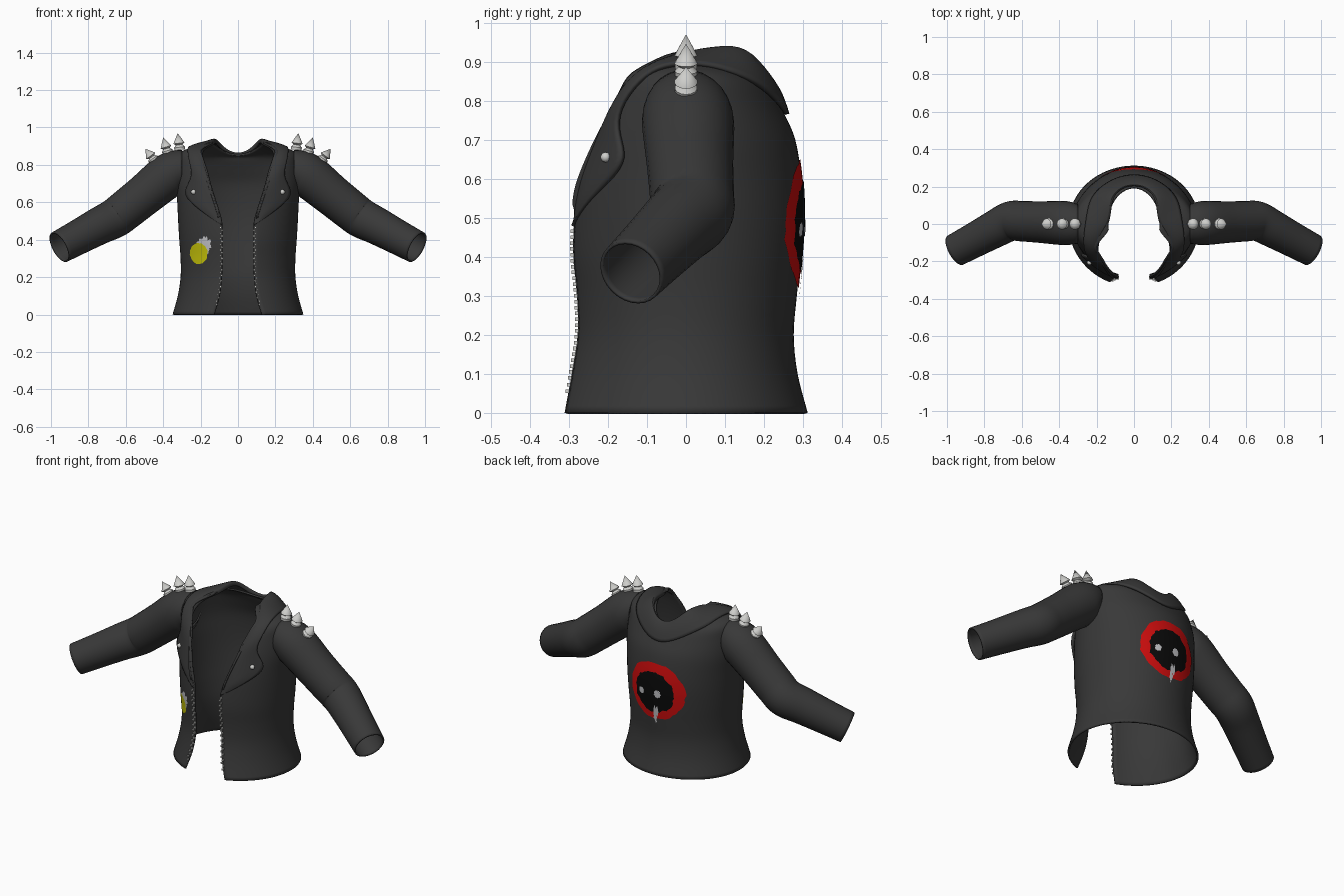
import bpy, bmesh, math, random
from mathutils import Vector, Matrix

random.seed(4)
if "Cube" in bpy.data.objects:
    bpy.data.objects.remove(bpy.data.objects["Cube"])


def material(name, r, g, b):
    m = bpy.data.materials.new(name)
    m.use_nodes = True
    m.diffuse_color = (r, g, b, 1)
    node = m.node_tree.nodes["Principled BSDF"]
    node.inputs["Base Color"].default_value = (r, g, b, 1)
    node.inputs["Roughness"].default_value = 0.7
    return m


leather = material("charcoal leather", .04, .04, .04)
metal = material("pale metal", .62, .62, .6)
red = material("print red", .62, .004, .004)
black = material("print black", .003, .003, .003)
yellow = material("print yellow", .58, .56, .003)
white = material("print white", .55, .55, .57)


def finish(name, bm, mat, mirror=True, subdivide=0, thickness=0):
    """Turn a bmesh into a smooth-shaded object with its modifiers."""
    mesh = bpy.data.meshes.new(name)
    bm.to_mesh(mesh)
    bm.free()
    mesh.materials.append(mat)
    ob = bpy.data.objects.new(name, mesh)
    bpy.context.collection.objects.link(ob)
    bpy.ops.object.select_all(action='DESELECT')
    ob.select_set(True)
    bpy.context.view_layer.objects.active = ob
    bpy.ops.object.shade_smooth_by_angle(angle=math.radians(40))
    if mirror:
        ob.modifiers.new("Mirror", 'MIRROR').use_clip = True
    if subdivide:
        sub = ob.modifiers.new("Subdivision", 'SUBSURF')
        sub.levels = sub.render_levels = subdivide
    if thickness:
        solid = ob.modifiers.new("Solidify", 'SOLIDIFY')
        solid.thickness = thickness
    return ob


def grid(rows, bm=None):
    """Skin a grid of points, welding coincident ones."""
    bm = bm or bmesh.new()
    vs = [[bm.verts.new(p) for p in row] for row in rows]
    for a, b in zip(vs, vs[1:]):
        for i in range(len(a) - 1):
            bm.faces.new((a[i], a[i + 1], b[i + 1], b[i]))
    bmesh.ops.remove_doubles(bm, verts=bm.verts, dist=1e-5)
    return bm


def spline(rows, v):
    """Smooth interpolation through rows of numbers."""
    i = min(int(v), len(rows) - 2)
    t = v - i
    p, q, r, s = (rows[max(0, min(len(rows) - 1, i + k))] for k in (-1, 0, 1, 2))
    return [b + t * ((c - a) + t * (2 * a - 5 * b + 4 * c - d
            + t * (3 * (b - c) + d - a))) / 2 for a, b, c, d in zip(p, q, r, s)]


def ring(centre, axis, radius, count):
    axis = axis.normalized()
    side = Vector((0, 1, 0))
    up = axis.cross(side).normalized() * -1
    side = axis.cross(up)
    return [centre + radius * (up * math.cos(a) + side * math.sin(a))
            for a in (math.tau * (k % count) / count for k in range(count + 1))]


# Torso rows: half width, front depth, back depth, half opening, one per tenth of height
body = [(.35, .335, .312, .13), (.322, .308, .286, .1), (.307, .29, .276, .088),
        (.307, .291, .284, .085), (.314, .3, .294, .085), (.32, .297, .3, .088),
        (.325, .286, .296, .117), (.332, .257, .28, .148)]
body = [row + (i / 10,) * 3 for i, row in enumerate(body)]
# Shoulder rows add the height at the side, front and back
body += [(.325, .232, .25, .165, .8, .76, .77), (.31, .21, .225, .185, .865, .81, .82),
         (.24, .21, .213, .198, .895, .865, .845), (.14, .15, .195, .137, .925, .9, .858)]


def torso_point(v, t):
    w, front, back, gap, side_z, front_z, back_z = spline(body, v)
    start = math.asin(min(gap / w, .98))
    a = start + (math.pi - start) * t
    c = math.cos(a)
    depth, z = (front, front_z) if c > 0 else (back, back_z)
    return Vector((w * math.sin(a) if t < 1 else 0, -c * depth, side_z + (z - side_z) * c * c))


steps = (len(body) - 1) * 4
finish("jacket_body", grid([[torso_point(i / 4, k / 40) for k in range(41)]
                            for i in range(steps + 1)]), leather, thickness=.01)

# Sleeves: centre and radius from shoulder to cuff
arm = [(.3, 0, .775, .105), (.37, .005, .745, .118), (.5, .01, .64, .111),
       (.6, .015, .56, .108), (.66, .015, .515, .106), (.74, -.025, .475, .1),
       (.85, -.084, .416, .093), (.955, -.14, .36, .088)]
rings = []
for i in range((len(arm) - 1) * 5 + 1):
    v = i / 5
    x, y, z, r = spline(arm, v)
    ahead = Vector(spline(arm, min(v + .3, len(arm) - 1))[:3])
    behind = Vector(spline(arm, max(v - .3, 0))[:3])
    axis = Vector((1, 0, 0)).lerp((ahead - behind).normalized(), min(1, v))
    rings.append(ring(Vector((x, y, z)), axis, r, 28))
finish("sleeves", grid(rings), leather, thickness=.008)

# Lapel and collar: fold line and free edge, from lapel tip to back of neck
fold = [(.085, -.288, .48), (.1, -.286, .54), (.122, -.272, .61), (.142, -.245, .68),
        (.16, -.217, .74), (.178, -.187, .8), (.195, -.145, .87), (.18, -.06, .915),
        (.13, 0, .935), (.122, .08, .953), (.11, .15, .955), (.06, .195, .895), (0, .205, .875)]
edge = [(.09, -.297, .48), (.19, -.252, .545), (.292, -.165, .63), (.28, -.165, .68),
        (.24, -.188, .745), (.264, -.158, .82), (.272, -.09, .888), (.264, -.02, .902),
        (.252, .06, .898), (.237, .135, .873), (.18, .205, .838), (.09, .255, .785), (0, .27, .758)]
rows = []
for i, (f, e) in enumerate(zip(fold, edge)):
    f, e = Vector(f), Vector(e)
    stand = f - Vector((0, 0, .05 * i / len(fold)))
    mid = (f + e) / 2
    lift = Vector((mid.x, mid.y, .15)).normalized() * .014 * min(1, i)
    rows.append([stand, f, mid + lift, e])
finish("collar_and_lapels", grid(rows), leather, subdivide=2, thickness=.012)

# Shoulder spikes: base on the seam and tip
profile = [(0, 0), (.028, 0), (.029, .16), (.018, .3), (.03, .4), (0, 1)]
bm = bmesh.new()
for base, tip in (((.311, 0, .88), (.323, 0, .97)), ((.375, 0, .862), (.4, 0, .946)),
                  ((.448, 0, .823), (.495, 0, .886))):
    base, tip = Vector(base), Vector(tip)
    axis = tip - base
    grid([ring(base + axis * h, axis, r, 14) for r, h in profile], bm)
finish("shoulder_spikes", bm, metal)

# Lapel studs
bm = bmesh.new()
bmesh.ops.create_uvsphere(bm, u_segments=16, v_segments=8, radius=.013,
                          matrix=Matrix.Translation((.238, -.206, .655)))
finish("lapel_studs", bm, metal)

# Zip teeth, staggered along the front edges
bm = bmesh.new()
for k in range(28):
    p = torso_point((.06 + k * .015) * 10, 0)
    p += Vector((.008 * (k % 2) + .001, -.003, 0))
    bmesh.ops.create_cube(bm, size=.009, matrix=Matrix.Translation(p))
finish("zip_teeth", bm, metal)


def printed(name, x, z, rx, rz, mat, lift, back=True, rough=.03):
    """A thin ragged blob that hugs the front or back of the torso."""
    count, sign = 48, 1 if back else -1
    ragged = [1 + random.uniform(-rough, rough) for _ in range(count)]
    rows = []
    for j in range(7):
        row = []
        for k in range(count + 1):
            a = sign * math.tau * (k % count) / count
            s = j / 6 * ragged[k % count]
            px, pz = x + rx * s * math.cos(a), z + rz * s * math.sin(a)
            w, front, rear = spline(body, pz * 10)[:3]
            depth = (rear if back else front) + lift
            row.append((px, sign * depth * math.sqrt(1 - (px / w) ** 2), pz))
        rows.append(row)
    bm = grid(rows)
    bmesh.ops.dissolve_degenerate(bm, edges=bm.edges, dist=1e-6)
    finish(name, bm, mat, mirror=False)


# Back print
printed("back_print_ring", 0, .487, .175, .165, red, .003)
printed("back_print_centre", .005, .48, .125, .118, black, .005, rough=.05)
printed("back_print_left_eye", .083, .47, .018, .02, white, .007, rough=.15)
printed("back_print_right_eye", -.025, .475, .02, .022, white, .007, rough=.15)
printed("back_print_drip", -.005, .345, .01, .055, white, .007, rough=.2)
printed("back_print_drip_side", -.02, .37, .007, .03, white, .007, rough=.2)

# Front print
printed("front_print_splash", -.182, .37, .034, .045, white, .003, back=False, rough=.22)
printed("front_print_spot", -.21, .326, .047, .056, yellow, .005, back=False, rough=.04)
